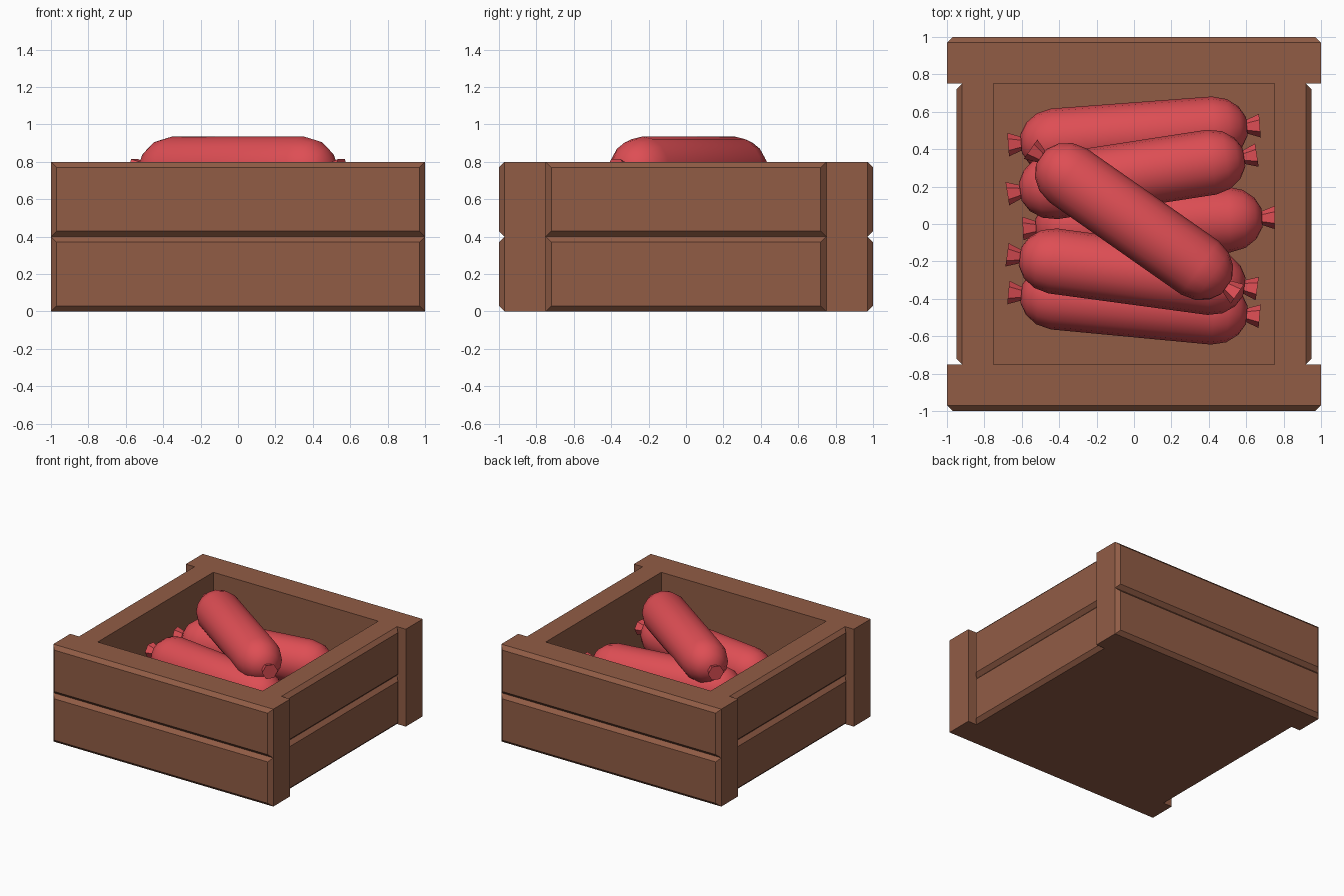
import bpy, bmesh, math
from mathutils import Matrix

if "Cube" in bpy.data.objects:
    bpy.data.objects.remove(bpy.data.objects["Cube"])


def material(name, rgb):
    m = bpy.data.materials.new(name)
    m.diffuse_color = (*rgb, 1)
    m.use_nodes = True
    m.node_tree.nodes["Principled BSDF"].inputs["Base Color"].default_value = m.diffuse_color
    return m


wood = material("brown wood", (0.283, 0.107, 0.060))
meat = material("sausage red", (0.73, 0.076, 0.089))


def add_object(name, bm, mat):
    bmesh.ops.recalc_face_normals(bm, faces=bm.faces)
    mesh = bpy.data.meshes.new(name)
    bm.to_mesh(mesh)
    bm.free()
    mesh.materials.append(mat)
    ob = bpy.data.objects.new(name, mesh)
    bpy.context.collection.objects.link(ob)
    return ob


def board(name, half_len, inner, outer, z0, angle, c=0.03):
    """Plank facing -y with a chamfered outer face, turned about z."""
    bm = bmesh.new()
    rings = []
    for y, d in ((-inner, 0), (-outer + c, 0), (-outer, c)):
        a, lo, hi = half_len - d, z0 + d, z0 + 0.4 - d
        rings.append([bm.verts.new(p) for p in
                      ((-a, y, lo), (a, y, lo), (a, y, hi), (-a, y, hi))])
    for r, s in zip(rings, rings[1:]):
        for i in range(4):
            j = (i + 1) % 4
            bm.faces.new((r[i], r[j], s[j], s[i]))
    bm.faces.new(rings[0])
    bm.faces.new(rings[-1])
    bm.transform(Matrix.Rotation(angle, 4, 'Z'))
    add_object(name, bm, wood)


# Crate walls: two stacked planks on each side
for level, z0 in (("lower", 0), ("upper", 0.4)):
    board(f"front_board_{level}", 1, 0.75, 1, z0, 0)
    board(f"back_board_{level}", 1, 0.75, 1, z0, math.pi)
    board(f"right_board_{level}", 0.75, 0.75, 0.95, z0, math.pi / 2)
    board(f"left_board_{level}", 0.75, 0.75, 0.95, z0, -math.pi / 2)

# Crate floor
bm = bmesh.new()
bmesh.ops.create_cube(bm, size=1, matrix=Matrix.Translation((0, 0, 0.05))
                      @ Matrix.Diagonal((1.5, 1.5, 0.1, 1)))
add_object("crate_floor", bm, wood)


def lathe(bm, profile, sides):
    """Closed solid of revolution about x from (x, radius) pairs."""
    rings = []
    for x, r in profile:
        rings.append([bm.verts.new((x, r * math.cos(t), r * math.sin(t)))
                      for t in (2 * math.pi * i / sides for i in range(sides))])
    for r, s in zip(rings, rings[1:]):
        for i in range(sides):
            j = (i + 1) % sides
            bm.faces.new((r[i], r[j], s[j], s[i]))
    bm.faces.new(rings[0])
    bm.faces.new(rings[-1])


def sausage(name, x, y, z, degrees):
    bm = bmesh.new()
    # rounded body, then a flared knot at each end
    half = [(0.43, 0.175), (0.51, 0.155), (0.57, 0.11), (0.605, 0.05)]
    lathe(bm, [(-a, r) for a, r in reversed(half)] + half, 16)
    for s in (-1, 1):
        lathe(bm, [(s * 0.58, 0.028), (s * 0.675, 0.063)], 6)
    ob = add_object(name, bm, meat)
    ob.location = (x, y, z)
    ob.rotation_euler.z = math.radians(degrees)
    bpy.context.view_layer.objects.active = ob
    bpy.ops.object.select_all(action='DESELECT')
    ob.select_set(True)
    bpy.ops.object.shade_smooth_by_angle(angle=math.radians(35))


# Sausage pile: three at the bottom, two above, one across the top
sausage("bottom_sausage_back", 0, 0.475, 0.30, 4.3)
sausage("bottom_sausage_middle", 0.08, 0.005, 0.30, 2.5)
sausage("bottom_sausage_front", 0, -0.43, 0.30, -5.4)
sausage("middle_sausage_back", -0.01, 0.265, 0.53, 8.8)
sausage("middle_sausage_front", -0.01, -0.255, 0.53, -7.7)
sausage("top_sausage", 0, 0.013, 0.76, -35)
